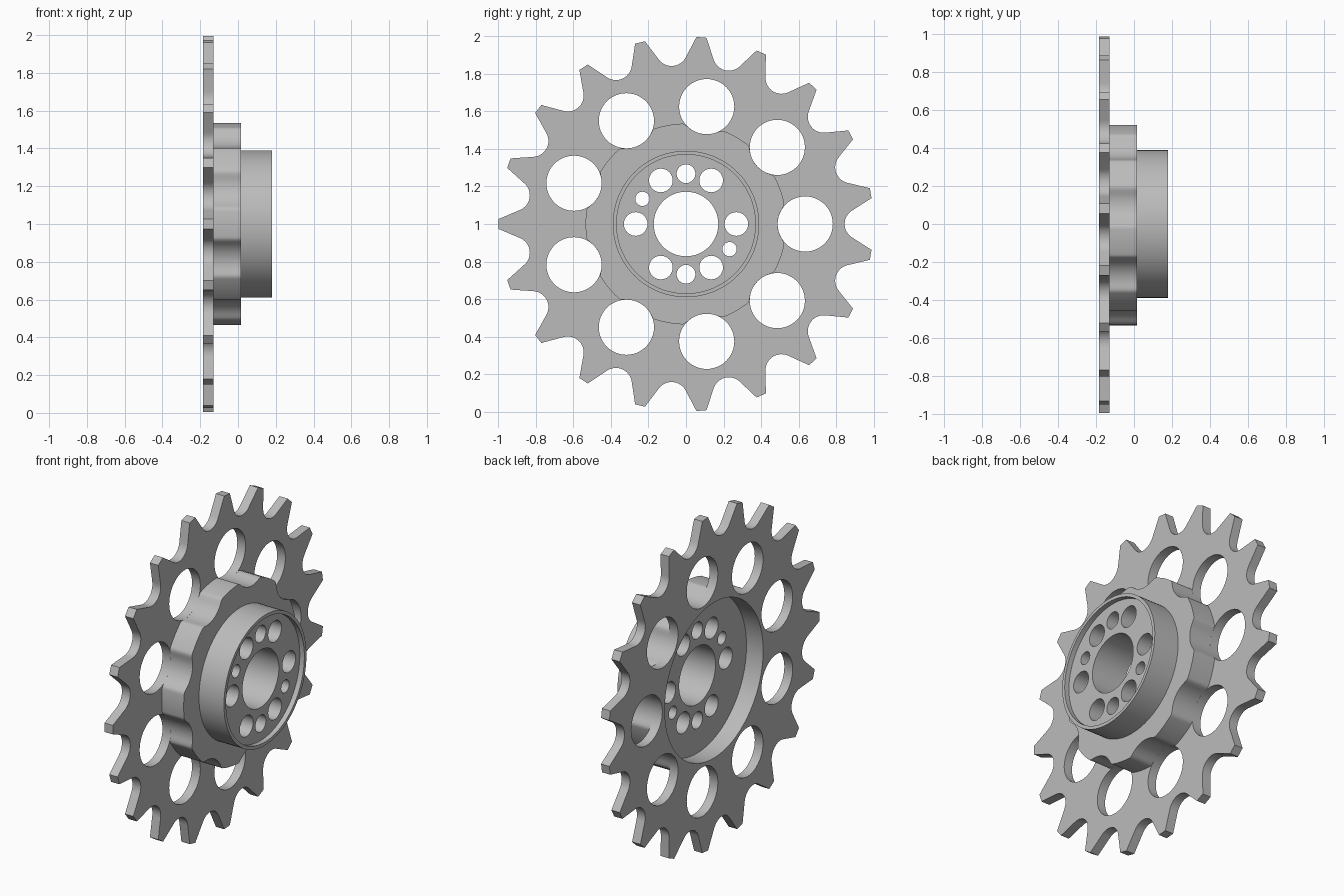
import bpy, bmesh
from math import sin, cos, sqrt, radians, pi, tau

cube = bpy.data.objects.get("Cube")
if cube:
    bpy.data.objects.remove(cube)

metal = bpy.data.materials.new("grey_metal")
metal.use_nodes = True
metal.diffuse_color = (0.5, 0.5, 0.5, 1)
metal.node_tree.nodes["Principled BSDF"].inputs["Base Color"].default_value = (0.5, 0.5, 0.5, 1)

TEETH, HOLES = 19, 9
HOLE_DIST, HOLE_R = 0.635, 0.147


def polar(r, a):
    return (r * cos(a), r * sin(a))


def circle(r, dist=0, deg=0, n=48):
    cy, cz = polar(dist, radians(deg))
    return [(cy + r * cos(tau * i / n), cz + r * sin(tau * i / n)) for i in range(n)]


def tooth_outline():
    """Roller seats joined by tapered teeth, one tooth pointing at -y."""
    pts, half = [], pi / TEETH
    for k in range(TEETH):
        tooth = pi + k * 2 * half
        for r, t in ((0.985, -0.033), (0.998, -0.027), (0.998, 0.027), (0.985, 0.033)):
            pts.append(polar(r, tooth + t))
        gap = tooth + half
        for i in range(-6, 7):
            phi = radians(10 * i)
            rad, tan = 0.93 - 0.085 * cos(phi), 0.085 * sin(phi)
            pts.append((rad * cos(gap) - tan * sin(gap), rad * sin(gap) + tan * cos(gap)))
    return pts


def lobe_outline(n=360, lobe_r=0.535, blend=0.02):
    """Round flange scalloped along the large holes, with softened corners."""
    pts, step = [], tau / HOLES
    for i in range(n):
        a = tau * i / n
        off = (a + step / 2) % step - step / 2
        disc = HOLE_R ** 2 - (HOLE_DIST * sin(off)) ** 2
        r = lobe_r
        if disc > 0:
            edge = HOLE_DIST * cos(off) - sqrt(disc)
            h = max(blend - abs(edge - lobe_r), 0) / blend
            r = min(edge, lobe_r) - h * h * blend / 4
        pts.append(polar(r, a))
    return pts


def build(name, sheets, walls):
    """Flat sheets (x, loops) plus walls (loop, x0, x1), welded into one solid."""
    bm = bmesh.new()

    def ring(loop, x):
        return [bm.verts.new((x, y, z + 1)) for y, z in loop]

    for x, loops in sheets:
        edges = []
        for loop in loops:
            vs = ring(loop, x)
            edges += [bm.edges.new((vs[i - 1], vs[i])) for i in range(len(vs))]
        bmesh.ops.triangle_fill(bm, edges=edges, use_beauty=True, normal=(1, 0, 0))
    for loop, x0, x1 in walls:
        a, b = ring(loop, x0), ring(loop, x1)
        for i in range(len(a)):
            bm.faces.new((a[i - 1], a[i], b[i], b[i - 1]))
    bmesh.ops.remove_doubles(bm, verts=bm.verts, dist=0.0001)
    bmesh.ops.recalc_face_normals(bm, faces=bm.faces)
    mesh = bpy.data.meshes.new(name)
    bm.to_mesh(mesh)
    bm.free()
    mesh.materials.append(metal)
    obj = bpy.data.objects.new(name, mesh)
    bpy.context.collection.objects.link(obj)
    bpy.ops.object.select_all(action='DESELECT')
    obj.select_set(True)
    bpy.context.view_layer.objects.active = obj
    bpy.ops.object.shade_smooth_by_angle(angle=radians(25))


# Levels along the axle
BACK, PLATE, FLOOR, FLANGE, FACE, RIM = -0.185, -0.13, -0.075, 0.015, 0.15, 0.18

# Toothed plate with large lightening holes
recess = circle(0.465, n=96)
plate_loops = [tooth_outline(), recess]
plate_loops += [circle(HOLE_R, HOLE_DIST, 360 / HOLES * k) for k in range(HOLES)]
build("toothed_plate",
      [(BACK, plate_loops), (PLATE, plate_loops)],
      [(loop, BACK, PLATE) for loop in plate_loops])

# Hub: scalloped flange, drum with raised rim, bore and bolt holes
lobes = lobe_outline()
drum, lip = circle(0.39, n=96), circle(0.37, n=96)
bores = [circle(0.172, n=64)]
bores += [circle(0.063, 0.268, 60 * k, 32) for k in range(6)]
bores += [circle(0.05, 0.268, a, 32) for a in (90, 270)]
bores += [circle(0.038, 0.268, a, 32) for a in (150, 330)]
build("hub",
      [(PLATE, [lobes, recess]), (FLOOR, [recess] + bores), (FLANGE, [lobes, drum]),
       (FACE, [lip] + bores), (RIM, [drum, lip])],
      [(lobes, PLATE, FLANGE), (recess, PLATE, FLOOR), (drum, FLANGE, RIM),
       (lip, FACE, RIM)] + [(b, FLOOR, FACE) for b in bores])
